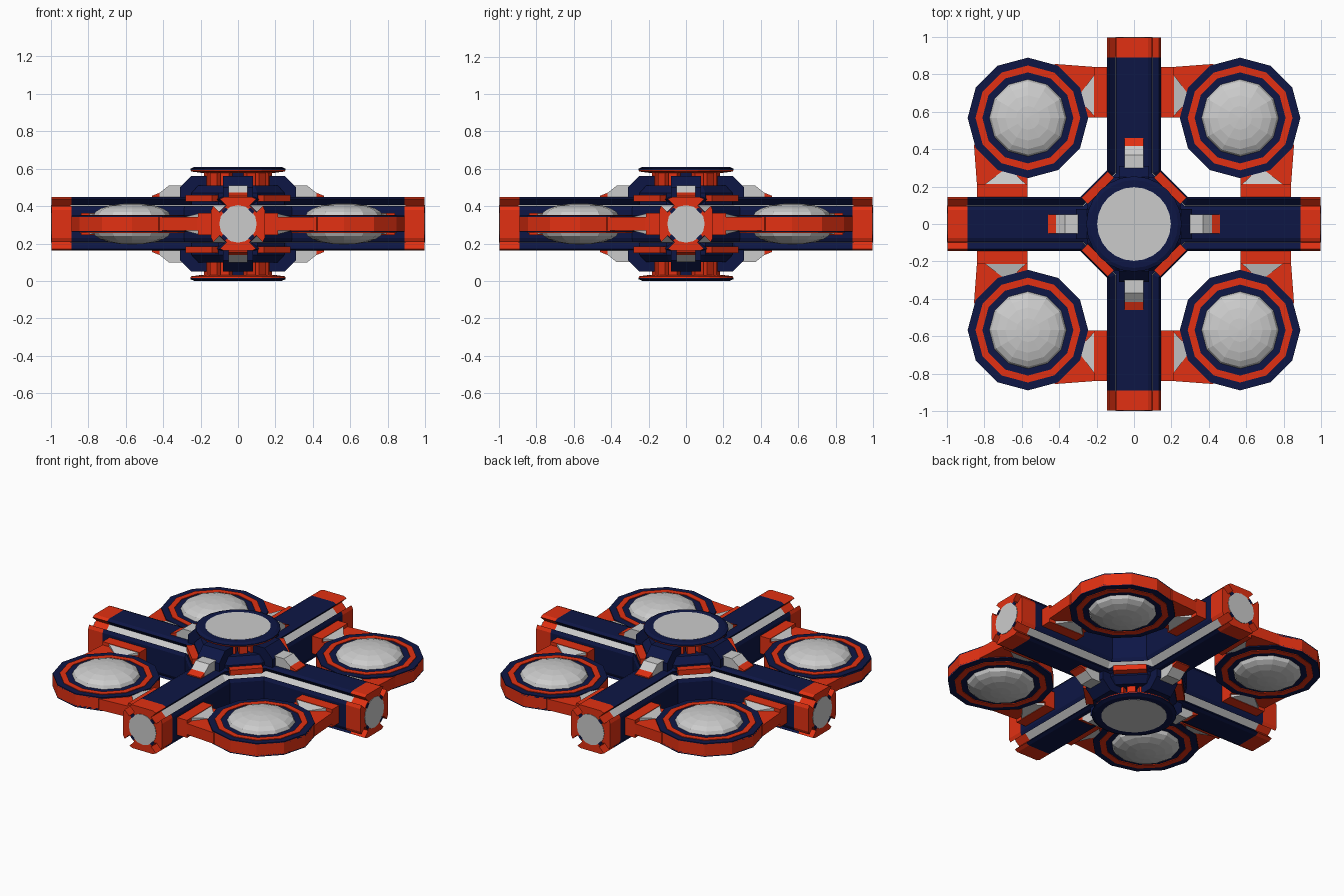
import bpy, bmesh
from math import sin, cos, pi, radians
from mathutils import Matrix, Vector

if "Cube" in bpy.data.objects:
    bpy.data.objects.remove(bpy.data.objects["Cube"])

CZ = 0.305  # height of the station's mid-plane


def mat(name, col):
    m = bpy.data.materials.new(name)
    m.diffuse_color = (*col, 1)
    m.use_nodes = True
    m.node_tree.nodes["Principled BSDF"].inputs["Base Color"].default_value = m.diffuse_color
    return m


RED = mat("red", (0.76, 0.03, 0.006))
BLUE = mat("navy", (0.004, 0.008, 0.06))


def make(name, geo, m=None, turns=4, flip=False):
    """Build one object from a (verts, faces) piece, repeated about z and mirrored in z."""
    verts, faces = geo
    bm = bmesh.new()
    for s in ((1, -1) if flip else (1,)):
        for k in range(turns):
            rot = Matrix.Rotation(k * pi / 2, 3, 'Z')
            vs = [bm.verts.new(rot @ Vector((x, y, z * s))) for x, y, z in verts]
            for f in faces:
                bm.faces.new([vs[i] for i in f])
    bmesh.ops.remove_doubles(bm, verts=bm.verts, dist=1e-5)
    bmesh.ops.recalc_face_normals(bm, faces=bm.faces)
    me = bpy.data.meshes.new(name)
    bm.to_mesh(me)
    bm.free()
    if m:
        me.materials.append(m)
    ob = bpy.data.objects.new(name, me)
    ob.location.z = CZ
    bpy.context.collection.objects.link(ob)
    return ob


def skin(rings, caps=(True, True)):
    """Join closed rings of points into a tube."""
    n = len(rings[0])
    verts = [p for r in rings for p in r]
    faces = [(a * n + i, a * n + (i + 1) % n, a * n + n + (i + 1) % n, a * n + n + i)
             for a in range(len(rings) - 1) for i in range(n)]
    if caps[0]:
        faces.append(tuple(range(n)))
    if caps[1]:
        faces.append(tuple(range(len(verts) - n, len(verts))))
    return verts, faces


def prism(pts, lo, hi, axis):
    put = {'x': lambda a, b, t: (t, a, b), 'y': lambda a, b, t: (a, t, b),
           'z': lambda a, b, t: (a, b, t)}[axis]
    return skin([[put(a, b, t) for a, b in pts] for t in (lo, hi)])


def ngon(n, r, start=0.0):
    return [(r * cos(start + 2 * pi * i / n), r * sin(start + 2 * pi * i / n)) for i in range(n)]


def rect(x0, x1, y0, y1):
    return [(x0, y0), (x1, y0), (x1, y1), (x0, y1)]


def lathe(prof, n, cx=0.0, cy=0.0, start=0.0, closed=False):
    rings = [[(cx + a, cy + b, z) for a, b in ngon(n, r, start)] for r, z in prof]
    if closed:
        rings.append(rings[0])
    return skin(rings, (not closed, not closed))


# Arms: a half section with diagonal slots, swept from arm end round the inner corner
quarter = [(0, .143), (.075, .143), (.097, .133), (.062, .098),
           (.098, .062), (.133, .097), (.143, .075)]
half = quarter + [(v, -z) for v, z in reversed(quarter)]
BEND = 0.23


def along_x(sec, x):
    return [(x, v, z) for v, z in sec]


def corner_sweep(sec, end):
    bend = [(BEND + .414 * v, v, z) for v, z in sec]
    a = [along_x(sec, end), bend]
    return skin(a + [[(y, x, z) for x, y, z in r] for r in reversed(a)], (False, False))


make("cross_arms", corner_sweep(half, .89), BLUE)
strip = [(.066, .1), (.1, .066), (.08, .05), (.05, .08)]
make("slot_strips", corner_sweep(strip, .895), flip=True)

# Red arm tips, with port disc and small corner clips
tip = skin([along_x(half, .89), along_x(half, .996)], (False, True))
make("arm_tips_a", tip, RED)
mirrored = ([(x, -y, z) for x, y, z in tip[0]], tip[1])
make("arm_tips_b", mirrored, RED)
make("end_ports", prism(ngon(16, .1), .96, .999, 'x'))
clip = [(.055, .078), (.078, .055), (.088, .068), (.068, .088)]
make("port_clips_a", prism(clip, .97, 1.0, 'x'), BLUE, flip=True)
make("port_clips_b", prism([(-a, b) for a, b in clip], .97, 1.0, 'x'), BLUE, flip=True)

# Central hub: core, diagonal red plates, fins along the arms
make("hub_core", lathe([(.27, .10), (.27, .165), (.23, .205), (.12, .205)], 8, start=pi / 8),
     BLUE, 1, True)
diag = [((a - b) * .7071, (a + b) * .7071) for a, b in rect(.15, .297, -.1, .1)]
make("hub_corner_plates", prism(diag, .12, .155, 'z'), RED, flip=True)
fin = [(.08, .13), (.31, .13), (.31, .195), (.25, .255), (.08, .255)]
make("hub_fins", prism(fin, -.08, .08, 'y'), BLUE, flip=True)

# Grey housings on the arms with red toe wedges
make("arm_housings", prism([(.29, .14), (.29, .205), (.37, .205), (.42, .165), (.42, .14)],
                           -.05, .05, 'y'), flip=True)
make("housing_toes", prism([(.415, .14), (.415, .168), (.46, .150), (.46, .14)],
                           -.05, .05, 'y'), RED, flip=True)

# Docking discs above and below: neck, teeth, red skirt, blue rim, grey plate
make("disc_neck", prism(ngon(16, .14), .19, .285, 'z'), BLUE, 1, True)
for i, ang in enumerate((22.5, 45, 67.5)):
    c, s = cos(radians(ang)), sin(radians(ang))
    box = [(a * c - b * s, a * s + b * c) for a, b in rect(.11, .185, -.025, .025)]
    make(f"neck_teeth_{i + 1}", prism(box, .2, .282, 'z'), RED, flip=True)
make("disc_skirt", lathe([(.19, .272), (.25, .280), (.255, .290), (.20, .292)], 24), RED, 1, True)
make("disc_rim", lathe([(.255, .289), (.255, .295), (.235, .304), (.195, .304), (.195, .289)],
                       24, closed=True), BLUE, 1, True)
make("disc_plate", prism(ngon(24, .197), .285, .305, 'z'), None, 1, True)

# Four pods: red body, concentric rings, lens dome
P = 0.567
make("pod_bodies", prism([(P + a, P + b) for a, b in ngon(12, .322)], -.038, .038, 'z'), RED)


def ring(name, r1, r0, z, m):
    prof = [(r1, .03), (r1, z), (r0, z), (r0, .03)]
    make(name, lathe(prof, 12, P, P, closed=True), m, flip=True)


ring("pod_outer_rings", .322, .28, .044, BLUE)
ring("pod_middle_rings", .28, .243, .048, RED)
ring("pod_inner_rings", .243, .203, .044, BLUE)
dome = [(.206, .035)] + [(.206 * cos(t * pi / 10), .044 + .066 * sin(t * pi / 10))
                         for t in range(5)] + [(.002, .11)]
make("pod_domes", lathe(dome, 12, P, P), flip=True)

# Pylons joining pods to the arms: plate, raised mounts and grey braces
plate = [(.13, .84), (.22, .84), (.42, .855), (.855, .42), (.84, .22),
         (.84, .13), (.57, .13), (.57, .57), (.13, .57)]
make("pod_plates", prism(plate, -.0365, .0365, 'z'), RED)
mount = prism(rect(.12, .215, -.058, .058), .57, .84, 'y')
brace = skin([[(.21, .575, -.056), (.21, .575, .056), (.21, .8, .056), (.21, .8, -.056)],
              [(.285, .655, -.037), (.285, .655, .037), (.285, .70, .037), (.285, .70, -.037)]])
for name, geo, m in (("pylon_mounts", mount, RED), ("pylon_braces", brace, None)):
    make(name + "_a", geo, m)
    make(name + "_b", ([(y, x, z) for x, y, z in geo[0]], geo[1]), m)
